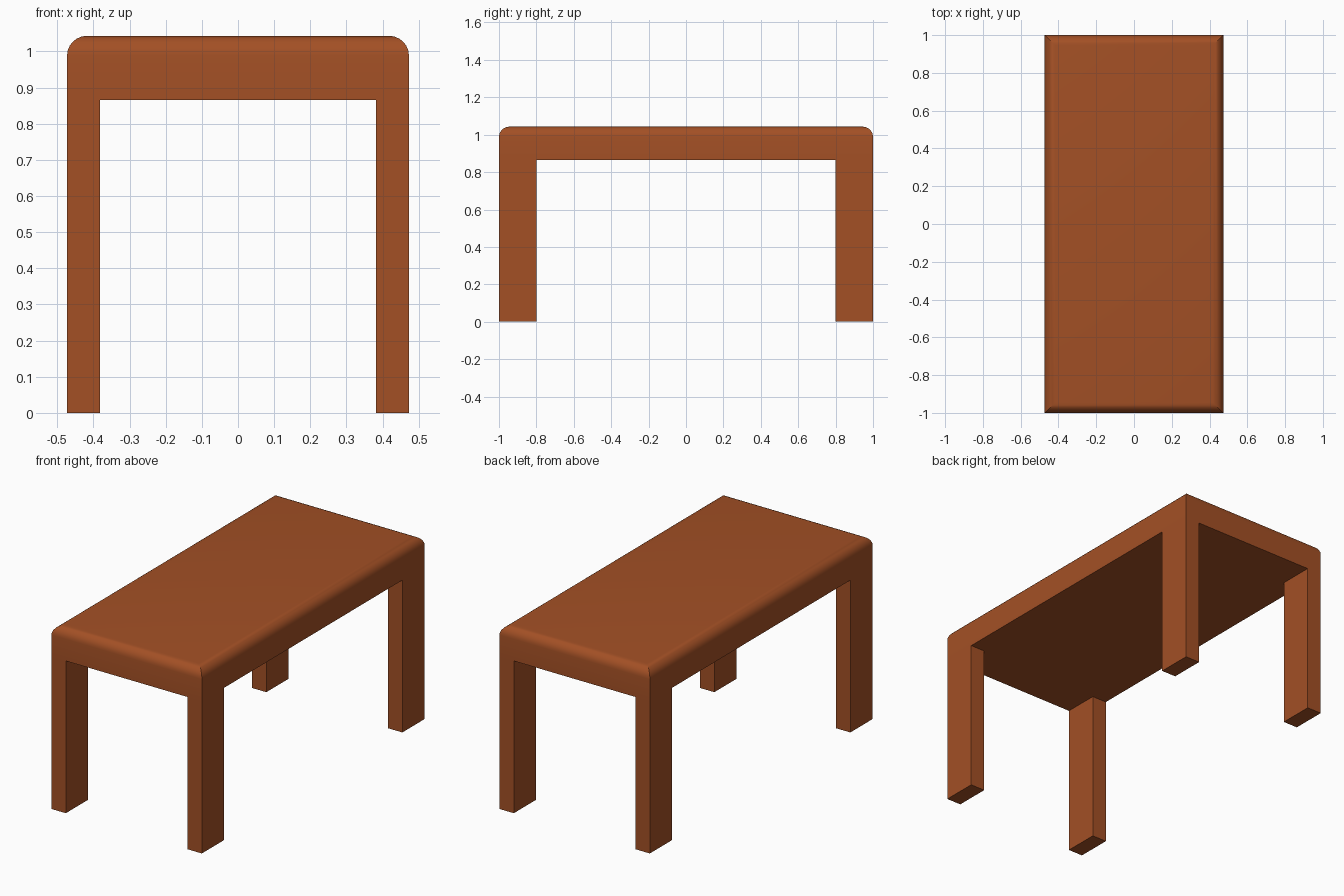
import bpy, bmesh, math
from mathutils import Vector

if "Cube" in bpy.data.objects:
    bpy.data.objects.remove(bpy.data.objects["Cube"])

HX, HY, TOP, UNDER = 0.473, 1.0, 1.043, 0.865   # half sizes, top and underside heights
LEG_X, LEG_Y = 0.382, 0.80                      # inner faces of the legs
ROUND = 0.055                                   # rounding of the top rim

wood = bpy.data.materials.new("reddish brown wood")
wood.diffuse_color = (0.366, 0.08, 0.0185, 1)
wood.use_nodes = True
wood.node_tree.nodes["Principled BSDF"].inputs["Base Color"].default_value = wood.diffuse_color

# Table top slab
bm = bmesh.new()
bmesh.ops.create_cube(bm, size=1)
for v in bm.verts:
    v.co = Vector((v.co.x * 2 * HX, v.co.y * 2 * HY, TOP if v.co.z > 0 else UNDER))

# Cut the slab along the inner leg lines
for axis, dist in ((0, LEG_X), (1, LEG_Y)):
    for s in (-1, 1):
        co, no = Vector(), Vector()
        co[axis], no[axis] = s * dist, 1
        bmesh.ops.bisect_plane(bm, geom=bm.verts[:] + bm.edges[:] + bm.faces[:],
                               plane_co=co, plane_no=no)

# Pull the four underside corners down into legs
bm.normal_update()
corners = []
for f in bm.faces:
    c = f.calc_center_median()
    if f.normal.z < -0.9 and abs(c.x) > LEG_X and abs(c.y) > LEG_Y:
        corners.append(f)
feet = bmesh.ops.extrude_discrete_faces(bm, faces=corners)["faces"]
for f in feet:
    for v in f.verts:
        v.co.z = 0

# Merge coplanar pieces, then round the top rim
bmesh.ops.dissolve_limit(bm, angle_limit=math.radians(1), verts=bm.verts[:], edges=bm.edges[:])
rim = [e for e in bm.edges if all(abs(v.co.z - TOP) < 1e-4 for v in e.verts)]
bmesh.ops.bevel(bm, geom=rim, offset=ROUND, segments=6, profile=0.5, affect='EDGES')
bmesh.ops.recalc_face_normals(bm, faces=bm.faces[:])

mesh = bpy.data.meshes.new("table")
bm.to_mesh(mesh)
bm.free()
mesh.materials.append(wood)
table = bpy.data.objects.new("table", mesh)
bpy.context.collection.objects.link(table)
bpy.context.view_layer.objects.active = table
table.select_set(True)
bpy.ops.object.shade_smooth_by_angle(angle=math.radians(30))
